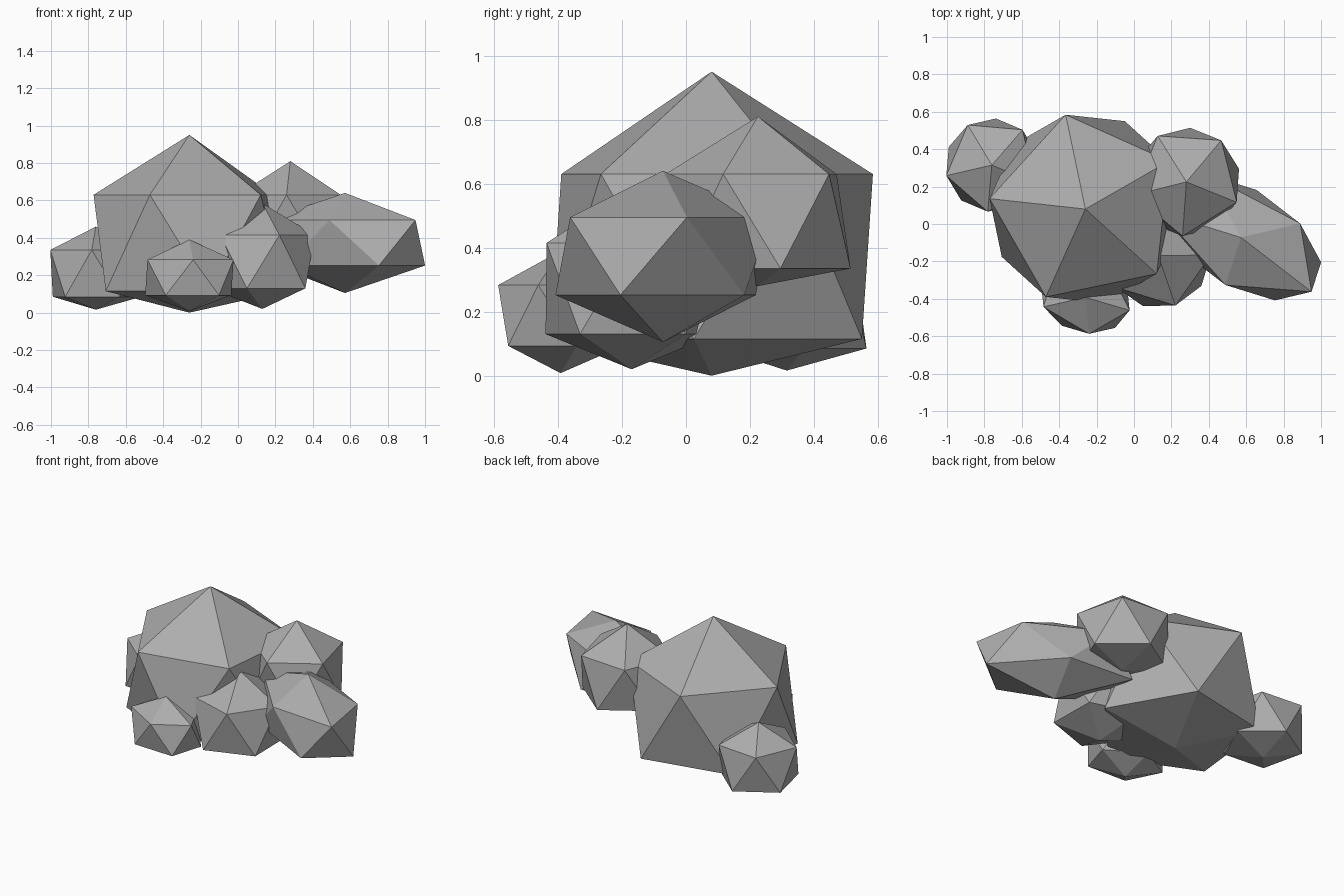
import bpy, bmesh
from math import cos, sin, radians
from mathutils import Vector, Matrix

if "Cube" in bpy.data.objects:
    bpy.data.objects.remove(bpy.data.objects["Cube"])

# Dark grey stone
stone = bpy.data.materials.new("stone")
stone.diffuse_color = (0.42, 0.42, 0.42, 1)
stone.use_nodes = True
stone.node_tree.nodes["Principled BSDF"].inputs["Base Color"].default_value = stone.diffuse_color


def polar(r, deg):
    """Ring axes of a round rock: first upper corner and its quarter turn."""
    a = radians(deg)
    return (r * cos(a), r * sin(a)), (-r * sin(a), r * cos(a))


def rock(name, xy, ring_low, ring_high, bottom, top, axes):
    """Icosahedral boulder: two corner rings plus a bottom and a top tip."""
    (ax, ay), (px, py) = axes
    mid = (ring_low + ring_high) / 2
    bm = bmesh.new()
    bmesh.ops.create_icosphere(bm, subdivisions=1, radius=1)
    k = 1 / 0.8944                       # ring radius of a unit icosahedron
    h = (ring_high - ring_low) / 2 / 0.4472
    m = Matrix(((ax * k, px * k, 0), (ay * k, py * k, 0), (0, 0, h)))
    for v in bm.verts:
        tip = abs(v.co.z) > 0.9
        up = v.co.z > 0
        v.co = m @ v.co
        if tip:
            v.co.z = (top if up else bottom) - mid
    me = bpy.data.meshes.new(name)
    bm.to_mesh(me)
    bm.free()
    me.materials.append(stone)
    ob = bpy.data.objects.new(name, me)
    ob.location = Vector((xy[0], xy[1], mid))
    bpy.context.collection.objects.link(ob)
    return ob


# Large central boulder
rock("main_boulder", (-0.26, 0.08), 0.115, 0.63, 0.0, 0.95, polar(0.515, 29.8))
# Round boulders around it
rock("left_rock", (-0.76, 0.315), 0.085, 0.335, 0.016, 0.46, polar(0.25, 49))
rock("front_right_rock", (0.13, -0.17), 0.13, 0.415, 0.02, 0.585, polar(0.281, 289))
rock("back_right_rock", (0.28, 0.225), 0.335, 0.63, 0.28, 0.81, polar(0.29, 50))
# Stretched rocks
rock("front_pebble", (-0.26, -0.392), 0.093, 0.283, 0.008, 0.39,
     ((0.02, -0.195), (0.242, -0.01)))
rock("right_slab", (0.572, -0.072), 0.252, 0.495, 0.105, 0.64,
     ((0.377, -0.29), (0.21, 0.173)))
